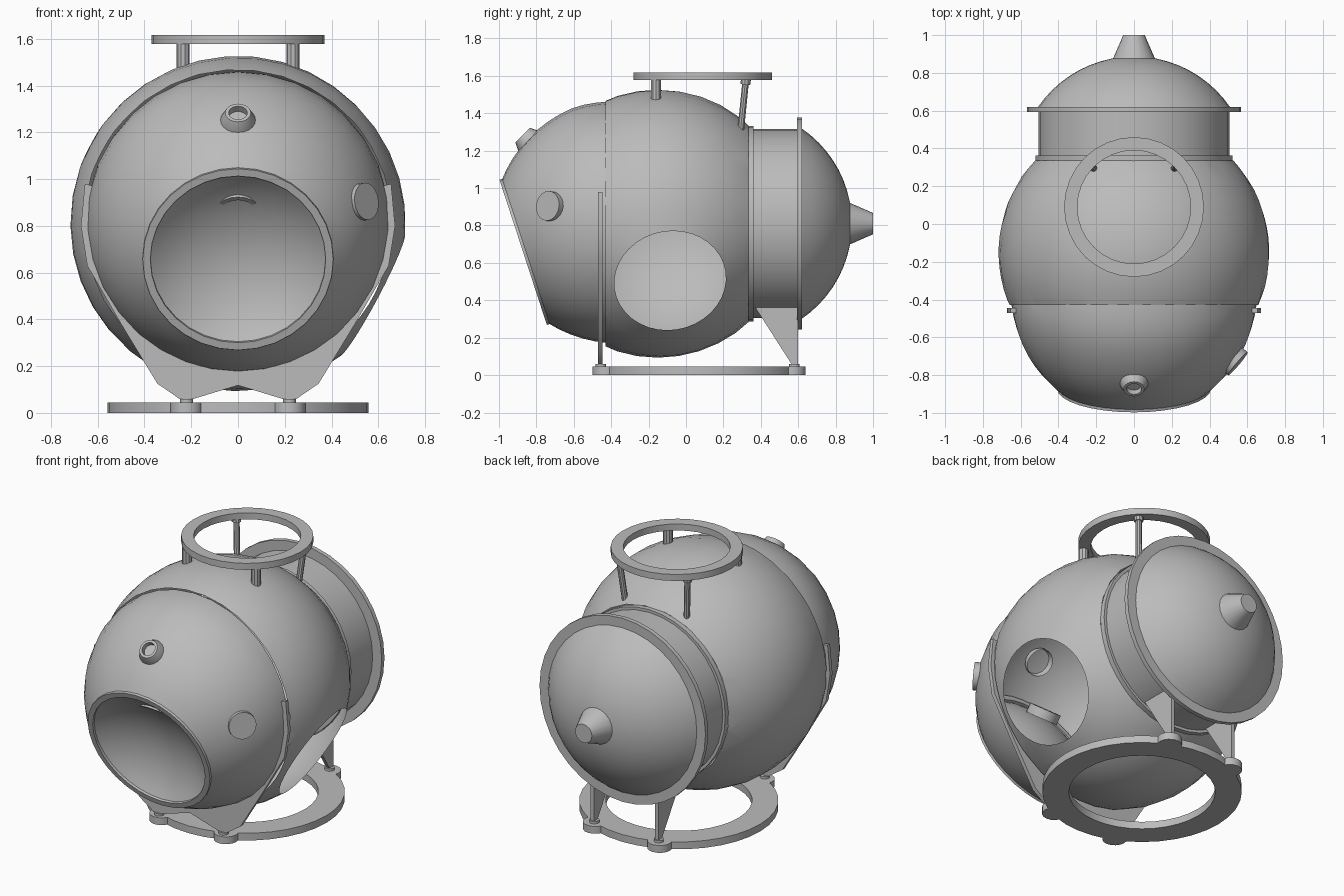
import bpy, bmesh, math
from mathutils import Vector

if "Cube" in bpy.data.objects:
    bpy.data.objects.remove(bpy.data.objects["Cube"])

grey = bpy.data.materials.new("light grey metal")
grey.diffuse_color = (0.5, 0.5, 0.5, 1)
grey.use_nodes = True
grey.node_tree.nodes["Principled BSDF"].inputs["Base Color"].default_value = grey.diffuse_color


def finish(name, bm):
    bmesh.ops.remove_doubles(bm, verts=bm.verts, dist=1e-5)
    bmesh.ops.recalc_face_normals(bm, faces=bm.faces)
    me = bpy.data.meshes.new(name)
    bm.to_mesh(me)
    bm.free()
    me.materials.append(grey)
    me.polygons.foreach_set("use_smooth", [True] * len(me.polygons))
    me.set_sharp_from_angle(angle=math.radians(32))
    ob = bpy.data.objects.new(name, me)
    bpy.context.collection.objects.link(ob)
    return ob


def revolve(name, profile, origin, axis, segs=32, closed=False, cuts=()):
    """Spin (radius, distance) points around an axis; cuts = planes whose outer side is removed."""
    bm = bmesh.new()
    q = Vector(axis).to_track_quat('Z', 'Y')
    o = Vector(origin)
    rings = []
    for r, s in profile:
        rings.append([bm.verts.new(o + q @ Vector((r * math.cos(2 * math.pi * i / segs),
                                                   r * math.sin(2 * math.pi * i / segs), s)))
                      for i in range(segs)])
    pairs = list(zip(rings, rings[1:]))
    if closed:
        pairs.append((rings[-1], rings[0]))
    for a, b in pairs:
        for i in range(segs):
            j = (i + 1) % segs
            bm.faces.new((a[i], a[j], b[j], b[i]))
    bmesh.ops.remove_doubles(bm, verts=bm.verts, dist=1e-5)
    for co, no in cuts:
        bmesh.ops.bisect_plane(bm, geom=bm.verts[:] + bm.edges[:] + bm.faces[:],
                               plane_co=co, plane_no=no, clear_outer=True)
    return finish(name, bm)


def rod(name, a, b, r, r2=None, segs=16):
    a, b = Vector(a), Vector(b)
    h = (b - a).length
    return revolve(name, [(0, 0), (r, 0), (r2 or r, h), (0, h)], a, b - a, segs)


def ring(name, ro, ri, lo, hi, origin, axis, segs=32):
    return revolve(name, [(ro, lo), (ro, hi), (ri, hi), (ri, lo)], origin, axis, segs, True)


def extrude(name, quads, direction):
    """Prism from flat polygons."""
    bm = bmesh.new()
    for pts in quads:
        bm.faces.new([bm.verts.new(p) for p in pts])
    bmesh.ops.remove_doubles(bm, verts=bm.verts, dist=1e-5)
    ext = bmesh.ops.extrude_face_region(bm, geom=bm.faces[:], use_keep_orig=True)
    for v in (e for e in ext["geom"] if isinstance(e, bmesh.types.BMVert)):
        v.co += Vector(direction)
    return finish(name, bm)


# main spherical hull, with the round side opening on its pole
R = 0.717
t0 = math.asin(0.3 / R)
arc = [t0 + (math.pi - t0) * i / 16 for i in range(17)]
revolve("main_hull", [(R * math.sin(t), R * math.cos(t)) for t in arc],
        (0, -0.15, 0.81), (0.878, 0.1, -0.467), 36,
        cuts=[((0, 0.335, 0), (0, 1, 0)), ((0, -0.43, 0), (0, -1, 0))])

# front hull, tilted down, ending in the front opening
axis = Vector((0, -0.95, -0.31)).normalized()
C = Vector((0, -0.4, 0.81))
t0 = math.asin(0.4 / 0.63)
prof = []
for i in range(15):
    t = t0 + (2.2 - t0) * i / 14
    k = min(1, (t - t0) / (math.pi / 2 - t0))
    rad = 0.63 + 0.022 * k * k
    prof.append((rad * math.sin(t), rad * math.cos(t)))
revolve("front_hull", prof, C, axis, 32, cuts=[((0, -0.43, 0), (0, 1, 0))])

# front opening rim and the recessed bowl inside it
mouth = C + axis * 0.487
ring("front_rim", 0.408, 0.375, -0.025, 0.008, mouth, axis)
RB = 0.60
tb = math.asin(0.385 / RB)
revolve("front_bowl", [(RB * math.sin(tb * i / 8), RB * (math.cos(tb) - math.cos(tb * i / 8)))
                       for i in range(9)], mouth, axis, 32)


def socket(name, base, d, r, r2, hole, h):
    revolve(name, [(r, 0), (r, h * 0.35), (r2, h), (hole, h), (hole, h * 0.6), (0, h * 0.6)],
            base, d, 20)


# ports
up_dir = Vector((0, -0.707, 0.707))
socket("upper_port", C + up_dir * 0.59, up_dir, 0.08, 0.055, 0.04, 0.08)
ring("bowl_port", 0.093, 0.072, -0.03, 0.025, (0, -0.79, 0.885), (0, -0.62, -0.78), 20)
revolve("bowl_port_lens", [(0, 0), (0.075, 0)], (0, -0.79, 0.885), (0, -0.62, -0.78), 20)
side_dir = Vector((0.76, -0.64, 0.1)).normalized()
face = Vector((0.55, -0.74, 0.905))
rod("side_port", face - side_dir * 0.1, face, 0.08, segs=20)

# rear flanges, drum, dome and nozzle
back = Vector((0, 0, 0.81))
Y = (0, 1, 0)
ring("front_flange", 0.522, 0.49, 0.33, 0.362, back, Y, 36)
revolve("rear_drum", [(0.505, 0.34), (0.505, 0.61)], back, Y, 36)
ring("rear_flange", 0.567, 0.49, 0.593, 0.62, back, Y, 36)
RD = 0.617
td = math.asin(0.51 / RD)
revolve("rear_dome", [(RD * math.sin(td * i / 10), 0.27 + RD * math.cos(td * i / 10))
                      for i in range(11)], back, Y, 36)
rod("nozzle", (0, 0.86, 0.81), (0, 1.0, 0.81), 0.118, 0.057, 20)

# top ring on four posts
ring("top_ring", 0.37, 0.30, 1.577, 1.617, (0, 0.09, 0), (0, 0, 1))
for s, side in ((-1, "left"), (1, "right")):
    rod(side + "_front_post", (s * 0.235, -0.16, 1.45), (s * 0.235, -0.16, 1.58), 0.028, segs=10)
    rod(side + "_rear_post", (s * 0.21, 0.292, 1.30), (s * 0.235, 0.32, 1.58), 0.018, segs=10)
    rod(side + "_rear_post_collar", (s * 0.233, 0.318, 1.555), (s * 0.235, 0.32, 1.58), 0.027, segs=10)

# base ring with lugs and foot pads
ring("base_ring", 0.558, 0.41, 0, 0.045, (0, 0.07, 0), (0, 0, 1), 36)
for s, side in ((-1, "left"), (1, "right")):
    for y, py, end in ((-0.43, -0.455, "front"), (0.57, 0.58, "rear")):
        rod(f"{side}_{end}_lug", (s * 0.22, y, 0), (s * 0.22, y, 0.045), 0.07)
        rod(f"{side}_{end}_pad", (s * 0.22, py, 0.04), (s * 0.22, py, 0.06), 0.028)
    # rear gusset legs
    x = s * 0.22 - 0.011
    extrude(side + "_rear_leg", [[(x, 0.365, 0.37), (x, 0.6, 0.37), (x, 0.6, 0.055), (x, 0.567, 0.055)]],
            (0.022, 0, 0))

# front cradle plate hugging the hull
outer = [(0.655, 0.98), (0.672, 0.8), (0.645, 0.63), (0.5, 0.38), (0.345, 0.125),
         (0.25, 0.06), (0.19, 0.06), (0, 0.118)]
outer = outer + [(-x, z) for x, z in outer[-2::-1]]
yp = -0.47
inner = []
for x, z in outer:
    k = 0.63 / math.hypot(x, z - 0.81)
    inner.append((x * k, 0.81 + (z - 0.81) * k))
quads = [[(a[0], yp, a[1]), (b[0], yp, b[1]), (d[0], yp, d[1]), (c[0], yp, c[1])]
         for a, b, c, d in zip(outer, outer[1:], inner, inner[1:])]
extrude("front_cradle", quads, (0, 0.024, 0))
